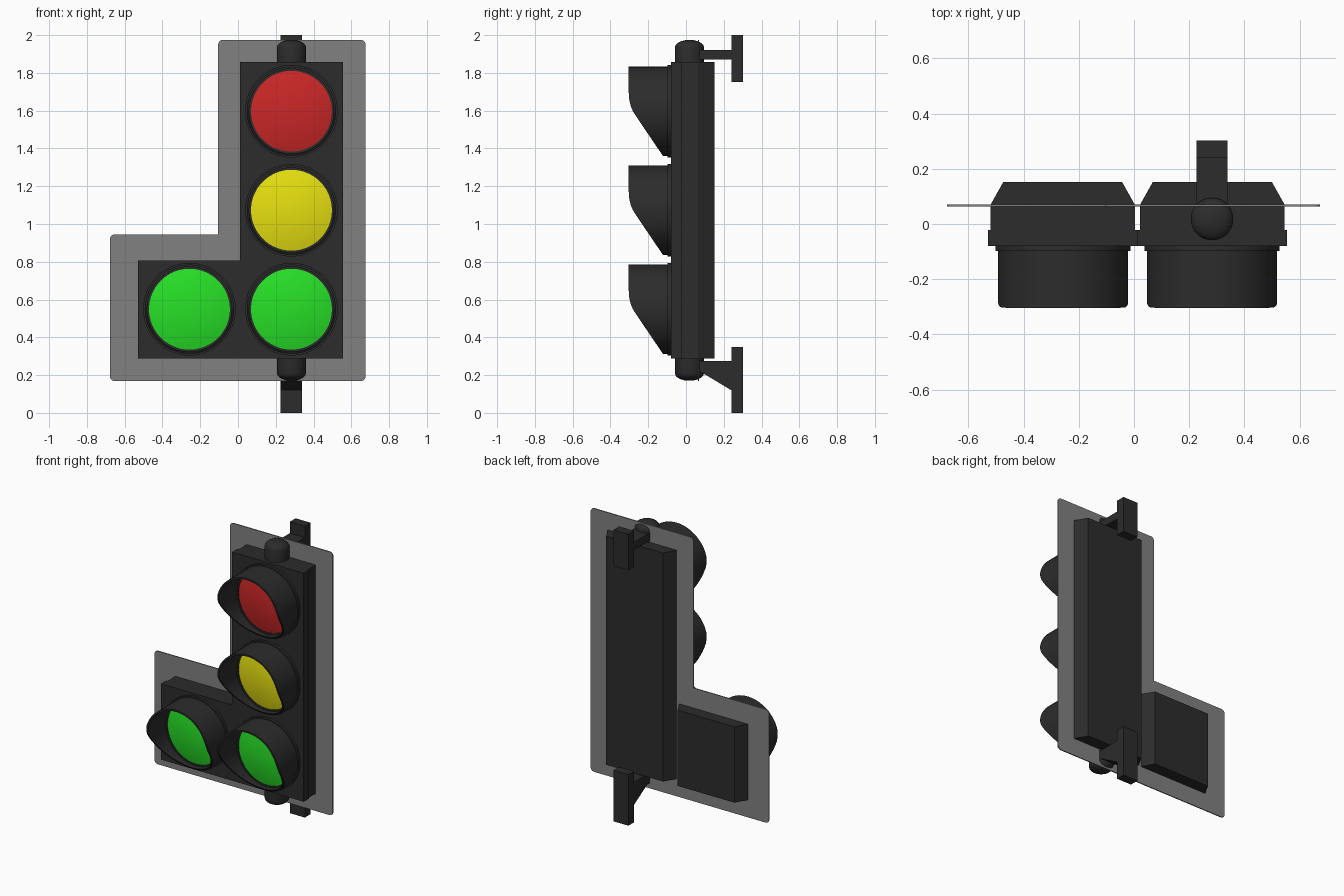
import bpy, bmesh
from math import cos, sin, pi, radians, sqrt

if "Cube" in bpy.data.objects:
    bpy.data.objects.remove(bpy.data.objects["Cube"])


def material(name, rgb):
    m = bpy.data.materials.new(name)
    m.diffuse_color = (*rgb, 1)
    m.use_nodes = True
    m.node_tree.nodes["Principled BSDF"].inputs["Base Color"].default_value = m.diffuse_color
    return m


DARK = material("dark_housing", (0.025, 0.025, 0.025))
GREY = material("backplate_grey", (0.22, 0.22, 0.22))
RED = material("red_lens", (0.6, 0.02, 0.02))
YELLOW = material("yellow_lens", (0.8, 0.75, 0.005))
GREEN = material("green_lens", (0.02, 0.75, 0.02))


def make(name, verts, faces, mat, smooth=False):
    me = bpy.data.meshes.new(name)
    me.from_pydata(verts, [], faces)
    bm = bmesh.new()
    bm.from_mesh(me)
    bmesh.ops.recalc_face_normals(bm, faces=bm.faces)
    bm.to_mesh(me)
    bm.free()
    ob = bpy.data.objects.new(name, me)
    bpy.context.collection.objects.link(ob)
    me.materials.append(mat)
    if smooth:
        bpy.ops.object.select_all(action='DESELECT')
        ob.select_set(True)
        bpy.context.view_layer.objects.active = ob
        bpy.ops.object.shade_smooth_by_angle(angle=radians(35))
    return ob


def prism(name, pts, a, b, axis, mat):
    """Extrude a 2D outline from a to b along the given axis."""
    def put(p, t):
        q = list(p)
        q.insert("xyz".index(axis), t)
        return tuple(q)
    n = len(pts)
    verts = [put(p, a) for p in pts] + [put(p, b) for p in pts]
    faces = [tuple(range(n)), tuple(range(n, 2 * n))]
    faces += [(i, (i + 1) % n, n + (i + 1) % n, n + i) for i in range(n)]
    return make(name, verts, faces, mat)


def box(name, x, y, z, mat):
    return prism(name, [(x[0], y[0]), (x[1], y[0]), (x[1], y[1]), (x[0], y[1])],
                 z[0], z[1], "z", mat)


def rings(name, loops, mat, closed, caps=False):
    """Skin a list of equal-length vertex loops."""
    n = len(loops[0])
    verts = [v for l in loops for v in l]
    faces = []
    for k in range(len(loops) if closed else len(loops) - 1):
        a, b = k * n, ((k + 1) % len(loops)) * n
        faces += [(a + i, a + (i + 1) % n, b + (i + 1) % n, b + i) for i in range(n)]
    if caps:
        faces += [tuple(range(n)), tuple(range((len(loops) - 1) * n, len(loops) * n))]
    return make(name, verts, faces, mat, True)


SEG = 64
ANG = [2 * pi * i / SEG for i in range(SEG)]


def ring_y(cx, cz, r, y):
    """Circle facing the front; y is a number or a function of relative height."""
    f = y if callable(y) else (lambda dz: y)
    return [(cx + r * cos(a), f(r * sin(a)), cz + r * sin(a)) for a in ANG]


# slanted front edge of the visors: (relative height, y)
CUT = [(-0.25, -0.113), (-0.03, -0.262), (0.0, -0.281), (0.03, -0.294),
       (0.07, -0.302), (0.12, -0.304), (0.25, -0.304)]


def visor_edge(dz):
    for (z0, y0), (z1, y1) in zip(CUT, CUT[1:]):
        if dz <= z1:
            return y0 + (y1 - y0) * (dz - z0) / (z1 - z0)
    return CUT[-1][1]


def signal(name, cx, cz, mat):
    # collar around the lens
    rings(name + "_collar", [ring_y(cx, cz, r, y) for r, y in
          ((0.214, -0.07), (0.245, -0.07), (0.245, -0.097), (0.214, -0.097))], DARK, True)
    # hooded visor with thickness
    rings(name + "_visor", [ring_y(cx, cz, 0.224, -0.09), ring_y(cx, cz, 0.236, -0.09),
          ring_y(cx, cz, 0.236, visor_edge), ring_y(cx, cz, 0.224, visor_edge)], DARK, True)
    # shallow domed lens
    dome = [ring_y(cx, cz, 0.216 * k, -0.09 - 0.03 * (1 - k * k))
            for k in (1, 0.85, 0.7, 0.5, 0.3, 0.1)]
    rings(name + "_lens", dome, mat, False, True)


X = 0.283
Z0, Z1, ZL = 0.288, 1.857, 0.808

# housings with chamfered backs, and front door frames
for side, x0, x1, top in (("main", 0.022, 0.546, Z1), ("side", -0.52, 0.003, ZL)):
    prism(side + "_housing", [(x0, -0.03), (x1, -0.03), (x1, 0.07), (x1 - 0.046, 0.152),
                              (x0 + 0.046, 0.152), (x0, 0.07)], Z0, top, "z", DARK)
box("main_door_frame", (0.011, 0.555), (-0.08, -0.022), (Z0, Z1), DARK)
box("side_door_frame", (-0.53, 0.011), (-0.08, -0.022), (Z0, ZL), DARK)

# signals
signal("red", X, 1.597, RED)
signal("yellow", X, 1.073, YELLOW)
signal("green", X, 0.549, GREEN)
signal("side_green", -0.257, 0.549, GREEN)

# L-shaped backplate with rounded outer corners
outline = []
R = 0.025
for px, pz, sx, sz, start in ((-0.678, 0.168, 1, 1, 180), (0.675, 0.168, -1, 1, 270),
                              (0.675, 1.975, -1, -1, 0), (-0.105, 1.975, 1, -1, 90),
                              None or (-0.105, 0.945, 0, 0, 0), (-0.678, 0.945, 1, -1, 90)):
    if not sx:
        outline.append((px, pz))
        continue
    for i in range(7):
        a = radians(start + 15 * i)
        outline.append((px + sx * R + R * cos(a), pz + sz * R + R * sin(a)))
prism("backplate", outline, 0.063, 0.07, "y", GREY)

# round pole hubs with domed ends
for name, base, sign in (("top_hub", Z1, 1), ("bottom_hub", Z0, -1)):
    prof = [(0.077, -0.02), (0.077, 0.078)]
    prof += [(0.077 * cos(t), 0.078 + 0.04 * sin(t)) for t in (0.3, 0.6, 0.9, 1.2, 1.45)]
    rings(name, [[(X + r * cos(a), 0.018 + r * sin(a), base + sign * h)
                  for a in ANG[::2]] for r, h in prof], DARK, False, True)

# mounting brackets
BX = (0.226, 0.339)
box("top_bracket_arm", BX, (0.04, 0.25), (1.87, 1.922), DARK)
box("top_bracket_plate", BX, (0.24, 0.302), (1.753, 2.0), DARK)
prism("bottom_bracket_arm", [(0.04, 0.275), (0.25, 0.275), (0.25, 0.115),
                             (0.24, 0.12), (0.093, 0.208), (0.04, 0.24)], *BX, "x", DARK)
box("bottom_bracket_plate", BX, (0.24, 0.302), (0.0, 0.35), DARK)
